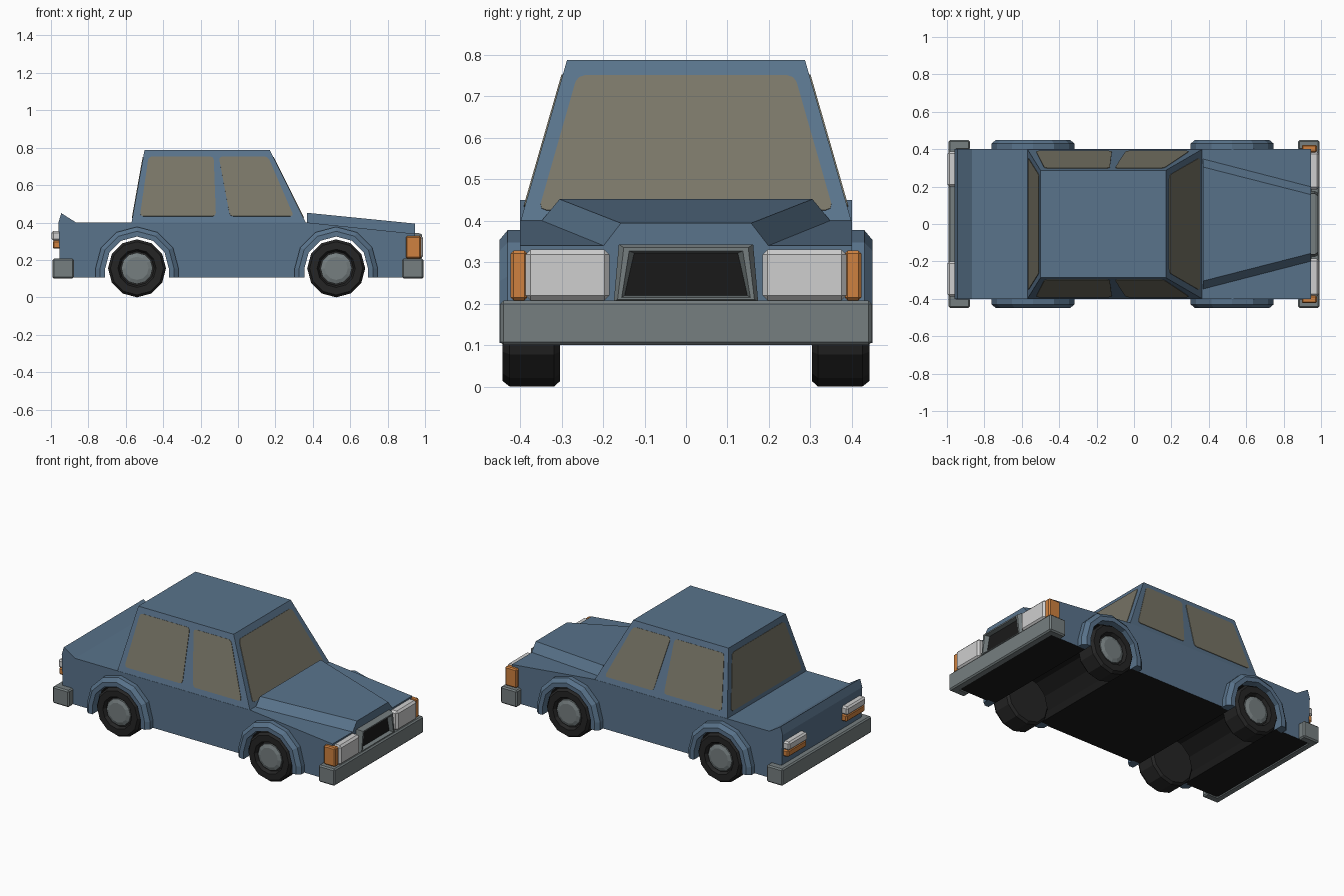
import bpy, bmesh, math

if "Cube" in bpy.data.objects:
    bpy.data.objects.remove(bpy.data.objects["Cube"])


def material(name, r, g, b):
    m = bpy.data.materials.new(name)
    m.diffuse_color = (r, g, b, 1)
    m.use_nodes = True
    m.node_tree.nodes["Principled BSDF"].inputs["Base Color"].default_value = m.diffuse_color
    return m


BLUE = material("blue paint", 0.10, 0.172, 0.26)
GLASS = material("tinted glass", 0.19, 0.18, 0.135)
GREY = material("grey trim", 0.18, 0.21, 0.215)
BLACK = material("black underside", 0.01, 0.01, 0.01)
RUBBER = material("tyre rubber", 0.018, 0.018, 0.018)
ORANGE = material("orange lamp", 0.62, 0.22, 0.05)
WHITE = material("white lamp", 0.62, 0.62, 0.62)


def finish(name, bm, mats, rule=None, bevel=0):
    bmesh.ops.recalc_face_normals(bm, faces=bm.faces)
    if rule:
        for f in bm.faces:
            f.material_index = rule(f)
    if bevel:
        bmesh.ops.bevel(bm, geom=list(bm.edges), offset=bevel, segments=1,
                        affect='EDGES', profile=0.5)
    me = bpy.data.meshes.new(name)
    bm.to_mesh(me)
    bm.free()
    for m in mats:
        me.materials.append(m)
    ob = bpy.data.objects.new(name, me)
    bpy.context.collection.objects.link(ob)
    return ob


def loft(name, rings, mats, rule=None, bevel=0):
    """Skin matching rings of points and cap both ends."""
    bm = bmesh.new()
    vs = [[bm.verts.new(p) for p in ring] for ring in rings]
    n = len(vs[0])
    for a, b in zip(vs, vs[1:]):
        for i in range(n):
            j = (i + 1) % n
            bm.faces.new((a[i], a[j], b[j], b[i]))
    bm.faces.new(vs[0])
    bm.faces.new(vs[-1])
    return finish(name, bm, mats, rule, bevel)


def box(name, x0, x1, y0, y1, z0, z1, mat, bevel=0.0):
    ring = [(y0, z0), (y1, z0), (y1, z1), (y0, z1)]
    return loft(name, [[(x, y, z) for y, z in ring] for x in (x0, x1)], [mat], bevel=bevel)


def plate(name, pts, offset):
    """Thin glass pane with clipped corners."""
    bm = bmesh.new()
    f = bm.faces.new([bm.verts.new(p) for p in pts])
    bmesh.ops.bevel(bm, geom=list(bm.verts), offset=0.018, segments=2,
                    affect='VERTICES', profile=0.5)
    bmesh.ops.translate(bm, verts=bm.verts, vec=offset)
    res = bmesh.ops.extrude_face_region(bm, geom=list(bm.faces))
    top = [v for v in res["geom"] if isinstance(v, bmesh.types.BMVert)]
    bmesh.ops.translate(bm, verts=top, vec=[-2 * c for c in offset])
    return finish(name, bm, [GLASS])


AXLES = {"rear": -0.54, "front": 0.525}
AXLE_Z, FLOOR = 0.155, 0.105
ARC = [math.radians(a) for a in range(180, -1, -30)]


def arch_path(cx, r):
    pts = [(cx + r * math.cos(a), AXLE_Z + r * math.sin(a)) for a in ARC]
    return [(cx - r, FLOOR)] + pts + [(cx + r, FLOOR)]


# Lower body: side profile with wheel wells, extruded across the width
profile = [(-0.95, FLOOR)]
for cx in AXLES.values():
    profile += arch_path(cx, 0.17)
profile += [(0.945, FLOOR), (0.945, 0.34), (0.37, 0.40), (-0.866, 0.40),
            (-0.945, 0.45), (-0.96, 0.40)]


def underside(f):
    c = f.calc_center_median()
    return int(abs(f.normal.y) < 0.5 and c.z < 0.335 and abs(c.x) < 0.9)


loft("lower_body", [[(x, y, z) for x, z in profile] for y in (-0.4, 0.4)],
     [BLUE, BLACK], underside)

# Cabin
loft("cabin", [[(x0, -w, z), (x1, -w, z), (x1, w, z), (x0, w, z)]
               for x0, x1, w, z in ((-0.57, 0.365, 0.4, 0.395), (-0.50, 0.17, 0.287, 0.787))],
     [BLUE])

# Raised bonnet panel
loft("bonnet", [[(x, -a, z0), (x, a, z0), (x, b, z1), (x, -b, z1)]
                for x, a, b, z0, z1 in ((0.368, 0.352, 0.305, 0.395, 0.452),
                                        (0.947, 0.20, 0.157, 0.338, 0.394))], [BLUE])


# Windows lie on the sloped cabin planes
def lerp(z, low, high):
    return low + (high - low) * (z - 0.395) / 0.392


ZB, ZT = 0.433, 0.752
for s, side in ((-1, "right"), (1, "left")):
    for name, xs in (("rear", (-0.525, -0.118, -0.13, -0.478)),
                     ("front", (-0.043, 0.298, 0.16, -0.103))):
        pts = [(x, s * lerp(z, 0.4, 0.287), z) for x, z in zip(xs, (ZB, ZB, ZT, ZT))]
        plate(f"{name}_{side}_window", pts, (0, s * 0.003, 0.001))
for name, low, high, d in (("windscreen", 0.365, 0.17, 0.003),
                           ("back_window", -0.57, -0.50, -0.003)):
    pts = [(lerp(z, low, high), y, z)
           for y, z in ((-0.355, 0.425), (0.355, 0.425), (0.262, 0.75), (-0.262, 0.75))]
    plate(name, pts, (d, 0, 0.001))

# Bumpers wrapping round both ends
for name, s, inner in (("front_bumper", 1, 0.94), ("rear_bumper", -1, 0.945)):
    half = [(0.878, 0.395), (0.878, 0.448), (0.992, 0.448)]
    outline = [(inner, 0.395)] + half
    outline += [(x, -y) for x, y in reversed(outline)]
    loft(name, [[(s * x, y, z) for x, y in outline] for z in (0.10, 0.207)],
         [GREY], bevel=0.008)

# Grille: tapered frame with a dark recess
grille = [(0.94, 0.174, 0.162, 0.205, 0.343), (0.968, 0.174, 0.162, 0.205, 0.343),
          (0.985, 0.165, 0.15, 0.21, 0.335), (0.985, 0.155, 0.137, 0.215, 0.327),
          (0.96, 0.148, 0.125, 0.22, 0.322)]
loft("grille", [[(x, -b, z0), (x, b, z0), (x, t, z1), (x, -t, z1)]
                for x, b, t, z0, z1 in grille], [GREY, BLACK],
     lambda f: int(f.normal.x > 0.9 and f.calc_center_median().x < 0.965))

# Lamps
for s, side in ((-1, "right"), (1, "left")):
    box(f"{side}_headlamp", 0.93, 0.99, s * 0.185, s * 0.387, 0.208, 0.33, WHITE, 0.012)
    box(f"{side}_indicator", 0.897, 0.978, s * 0.383, s * 0.423, 0.208, 0.328, ORANGE, 0.007)
    box(f"{side}_reverse_lamp", -0.997, -0.945, s * 0.20, s * 0.387, 0.302, 0.355, WHITE, 0.01)
    box(f"{side}_tail_lamp", -0.99, -0.945, s * 0.20, s * 0.387, 0.26, 0.303, ORANGE, 0.007)


# Wheels and wheel arches
def disc_rings(cx, s, steps):
    angles = [math.tau * i / 12 for i in range(12)]
    return [[(cx + r * math.cos(a), s * y, AXLE_Z + r * math.sin(a)) for a in angles]
            for r, y in steps]


ARCH = [(0.17, 0.39), (0.222, 0.39), (0.222, 0.43), (0.198, 0.45), (0.17, 0.45)]
for end, cx in AXLES.items():
    for s, side in ((-1, "right"), (1, "left")):
        loft(f"{end}_{side}_tyre", disc_rings(cx, s, [
            (0.142, 0.304), (0.155, 0.318), (0.155, 0.425), (0.142, 0.442),
            (0.102, 0.442), (0.092, 0.42)]), [RUBBER])
        loft(f"{end}_{side}_hub", disc_rings(cx, s, [
            (0.084, 0.41), (0.084, 0.43), (0.062, 0.438)]), [GREY])
        paths = [arch_path(cx, r) for r, _ in ARCH]
        loft(f"{end}_{side}_wheel_arch",
             [[(p[i][0], s * y, p[i][1]) for p, (_, y) in zip(paths, ARCH)]
              for i in range(len(paths[0]))], [BLUE])
